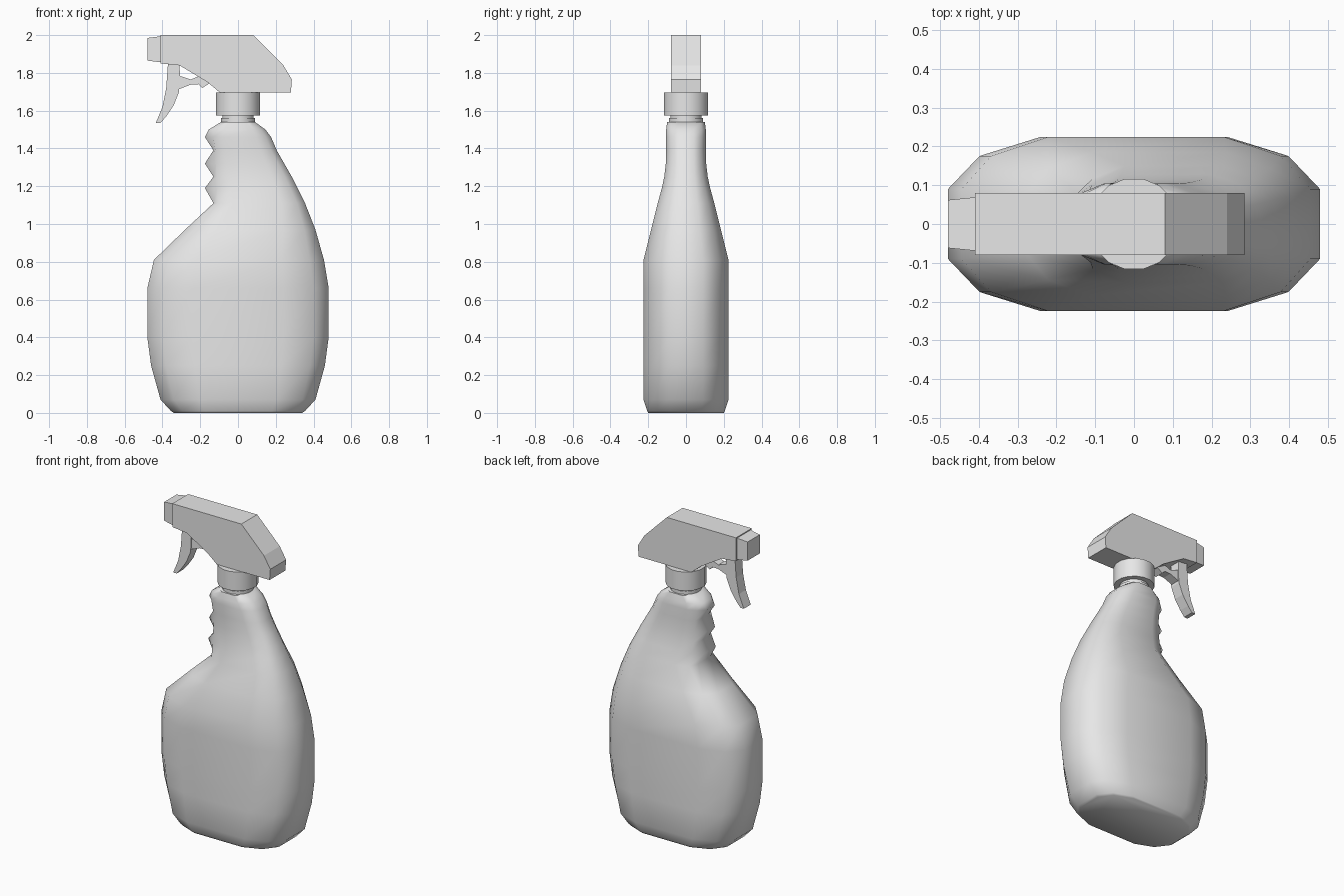
import bpy, bmesh, math

cube = bpy.data.objects.get("Cube")
if cube:
    bpy.data.objects.remove(cube, do_unlink=True)

grey = bpy.data.materials.new("light_grey_plastic")
grey.use_nodes = True
grey.diffuse_color = (0.8, 0.8, 0.8, 1)
grey.node_tree.nodes["Principled BSDF"].inputs["Base Color"].default_value = (0.8, 0.8, 0.8, 1)


def finish(name, bm, angle=None):
    """Turn a bmesh into a named object, smooth below the given angle."""
    bmesh.ops.recalc_face_normals(bm, faces=bm.faces)
    mesh = bpy.data.meshes.new(name)
    bm.to_mesh(mesh)
    bm.free()
    mesh.materials.append(grey)
    obj = bpy.data.objects.new(name, mesh)
    bpy.context.collection.objects.link(obj)
    if angle:
        bpy.ops.object.select_all(action="DESELECT")
        obj.select_set(True)
        bpy.context.view_layer.objects.active = obj
        bpy.ops.object.shade_smooth_by_angle(angle=math.radians(angle))
    return obj


def loft(name, rings, angle):
    """Skin closed rings of equal length and cap both ends."""
    bm = bmesh.new()
    loops = [[bm.verts.new(p) for p in ring] for ring in rings]
    n = len(loops[0])
    for a, b in zip(loops, loops[1:]):
        for i in range(n):
            j = (i + 1) % n
            bm.faces.new((a[i], a[j], b[j], b[i]))
    bm.faces.new(loops[0])
    bm.faces.new(loops[-1])
    return finish(name, bm, angle)


def plate(name, outline, half):
    """Extrude an x-z outline across the model."""
    bm = bmesh.new()
    face = bm.faces.new([bm.verts.new((x, -half, z)) for x, z in outline])
    new = bmesh.ops.extrude_face_region(bm, geom=[face])["geom"]
    verts = [v for v in new if isinstance(v, bmesh.types.BMVert)]
    bmesh.ops.translate(bm, verts=verts, vec=(0, 2 * half, 0))
    return finish(name, bm)


def bottle_ring(z, tip, left, right, depth):
    """Twelve-sided section; only its front tip follows the finger grips."""
    mid, half = (left + right) / 2, (right - left) / 2
    side = [(right, 0.4), (mid + 0.83 * half, 0.78), (mid + 0.5 * half, 1),
            (mid - 0.5 * half, 1), (mid - 0.83 * half, 0.78), (tip, 0.4)]
    return ([(x, y * depth, z) for x, y in side]
            + [(x, -y * depth, z) for x, y in reversed(side)])


# Bottle: height, grip tip, left, right, half depth
levels = [
    (0.0, -0.34, -0.34, 0.34, 0.20),
    (0.01, -0.355, -0.355, 0.355, 0.205),
    (0.07, -0.41, -0.41, 0.41, 0.225),
    (0.25, -0.46, -0.46, 0.46, 0.225),
    (0.40, -0.48, -0.48, 0.48, 0.225),
    (0.66, -0.48, -0.48, 0.48, 0.225),
    (0.81, -0.445, -0.445, 0.455, 0.225),
    (0.97, -0.28, -0.28, 0.41, 0.185),
    (1.11, -0.13, -0.15, 0.355, 0.15),
    (1.19, -0.175, -0.15, 0.315, 0.128),
    (1.25, -0.13, -0.15, 0.285, 0.115),
    (1.32, -0.175, -0.15, 0.245, 0.107),
    (1.39, -0.13, -0.15, 0.205, 0.105),
    (1.46, -0.175, -0.16, 0.175, 0.105),
    (1.50, -0.155, -0.145, 0.145, 0.105),
    (1.54, -0.09, -0.09, 0.09, 0.10),
]
loft("bottle", [bottle_ring(*level) for level in levels], 55)


# Neck and screw collar
def cylinder(name, radius, low, high, sides=16):
    rings = [[(radius * math.cos((i + 0.5) * math.tau / sides),
               radius * math.sin((i + 0.5) * math.tau / sides), z)
              for i in range(sides)] for z in (low, high)]
    loft(name, rings, 35)


cylinder("neck", 0.085, 1.52, 1.60)
cylinder("neck_flange", 0.092, 1.535, 1.56)
cylinder("collar", 0.119, 1.575, 1.695)

# Spray head
plate("spray_head", [(-0.41, 2.0), (0.08, 2.0), (0.24, 1.84), (0.285, 1.765),
                     (0.28, 1.695), (-0.095, 1.695), (-0.16, 1.75),
                     (-0.31, 1.84), (-0.41, 1.85)], 0.08)

# Tapered nozzle
loft("nozzle", [[(x, -w, low), (x, w, low), (x, w, high), (x, -w, high)]
                for x, w, low, high in ((-0.48, 0.062, 1.865, 1.985),
                                        (-0.40, 0.07, 1.855, 1.995))], 20)

# Trigger and the link behind it
plate("trigger", [(-0.37, 1.86), (-0.31, 1.86), (-0.307, 1.77), (-0.312, 1.70),
                  (-0.34, 1.63), (-0.38, 1.57), (-0.41, 1.535),
                  (-0.435, 1.535), (-0.40, 1.62), (-0.38, 1.72)], 0.035)
plate("trigger_link", [(-0.312, 1.785), (-0.25, 1.765), (-0.20, 1.785),
                       (-0.14, 1.76), (-0.15, 1.745), (-0.19, 1.72),
                       (-0.21, 1.74), (-0.25, 1.738), (-0.312, 1.714)], 0.03)
